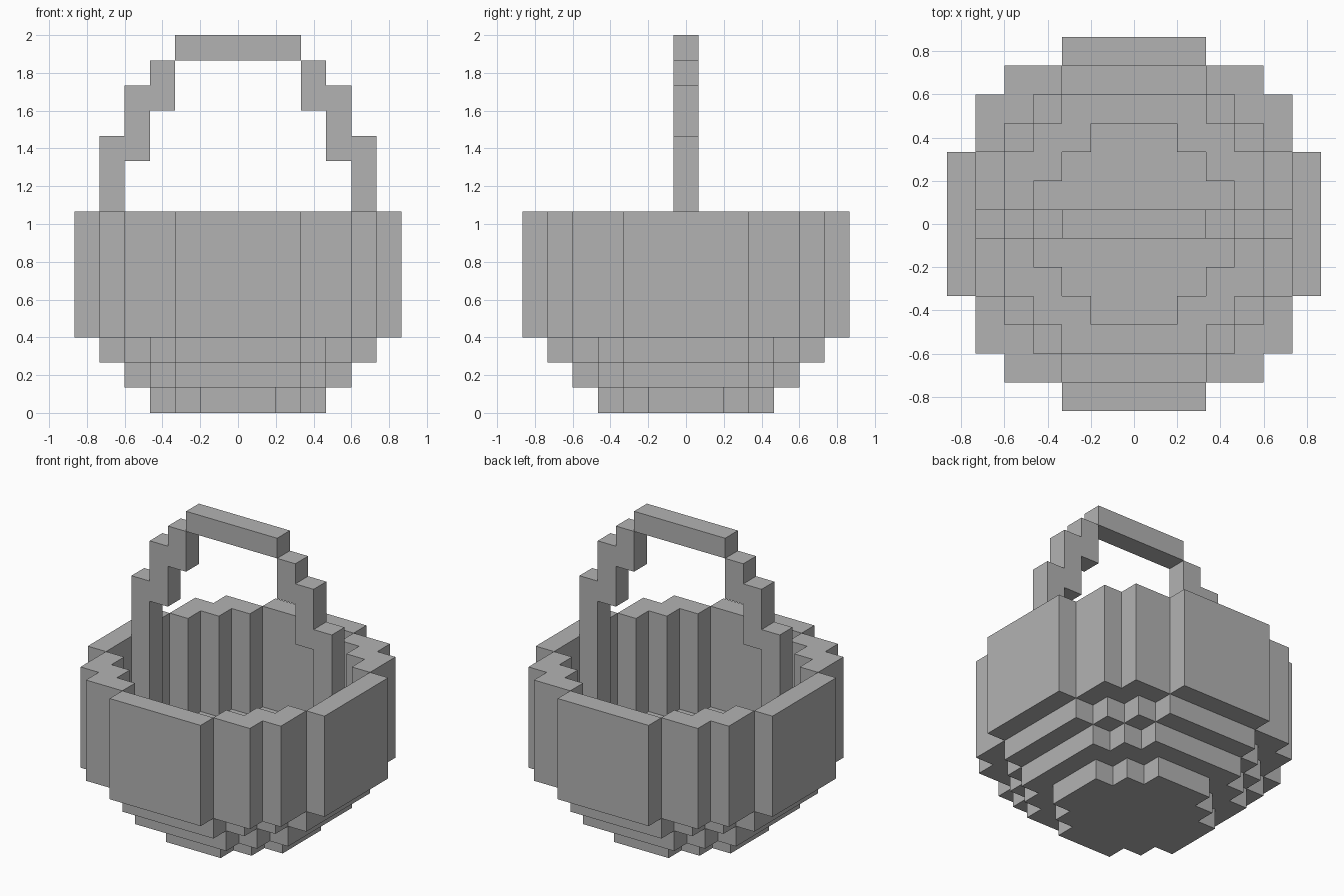
import bpy
import bmesh
from math import radians
from mathutils import Matrix, Vector

UNIT = 2 / 15  # edge length of one block

cube = bpy.data.objects.get("Cube")
if cube:
    bpy.data.objects.remove(cube, do_unlink=True)

GREY = (0.45, 0.45, 0.45, 1)
grey = bpy.data.materials.new("plain grey")
grey.use_nodes = True
grey.diffuse_color = GREY
grey.node_tree.nodes["Principled BSDF"].inputs["Base Color"].default_value = GREY


def disc(half_rows):
    """Blocky disc: reach of each row outward from the middle row, mirrored."""
    return {(x, s * y) for y, reach in enumerate(half_rows)
            for x in range(-reach, reach + 1) for s in (-1, 1)}


def extrude_cells(name, cells, bottom, top, transform=Matrix()):
    """Extrude a plan of unit cells from bottom to top, outer faces only."""
    bm = bmesh.new()

    def quad(*corners):
        bm.faces.new([bm.verts.new(Vector(c) * UNIT) for c in corners])

    for cx, cy in cells:
        ring = [(cx + a / 2, cy + b / 2) for a, b in ((-1, -1), (1, -1), (1, 1), (-1, 1))]
        quad(*[(x, y, top) for x, y in ring])
        quad(*[(x, y, bottom) for x, y in reversed(ring)])
        for i, (dx, dy) in enumerate(((0, -1), (1, 0), (0, 1), (-1, 0))):
            if (cx + dx, cy + dy) not in cells:
                p, q = ring[i], ring[(i + 1) % 4]
                quad((*p, bottom), (*q, bottom), (*q, top), (*p, top))
    bmesh.ops.remove_doubles(bm, verts=bm.verts, dist=UNIT / 100)

    # Join neighbouring flat cells into long strips
    flat = [e for e in bm.edges if len(e.link_faces) == 2
            and e.link_faces[0].normal.dot(e.link_faces[1].normal) > 0.99
            and abs(e.verts[0].co.x - e.verts[1].co.x) < UNIT / 2]
    bm.normal_update()
    flat = [e for e in bm.edges if len(e.link_faces) == 2
            and e.calc_face_angle(1) < 0.01
            and abs(e.verts[0].co.x - e.verts[1].co.x) < UNIT / 2]
    bmesh.ops.dissolve_edges(bm, edges=flat, use_verts=False)

    mesh = bpy.data.meshes.new(name)
    bm.to_mesh(mesh)
    bm.free()
    mesh.transform(transform)
    mesh.materials.append(grey)
    obj = bpy.data.objects.new(name, mesh)
    bpy.context.collection.objects.link(obj)
    return obj


# Stepped bowl: each tier is hollowed by the plan of the tier below
floor = disc([3, 3, 2, 1])
lower = disc([4, 4, 4, 3, 2])
upper = disc([5, 5, 5, 4, 3, 2])
outer = disc([6, 6, 6, 5, 5, 4, 2])
extrude_cells("basket_floor", floor, 0, 1)
extrude_cells("basket_lower_step", lower - floor, 1, 2)
extrude_cells("basket_upper_step", upper - lower, 2, 3)
extrude_cells("basket_wall", outer - upper, 3, 8)

# Handle: stepped arch drawn as column, first row, last row, then stood upright
arch = set()
for column, first, last in ((5, 3, 10), (4, 10, 12), (3, 12, 13),
                            (2, 14, 14), (1, 14, 14), (0, 14, 14)):
    for row in range(first, last + 1):
        arch |= {(column, row), (-column, row)}
upright = Matrix.Translation((0, 0, UNIT / 2)) @ Matrix.Rotation(radians(90), 4, "X")
extrude_cells("basket_handle", arch, -0.5, 0.5, upright)
